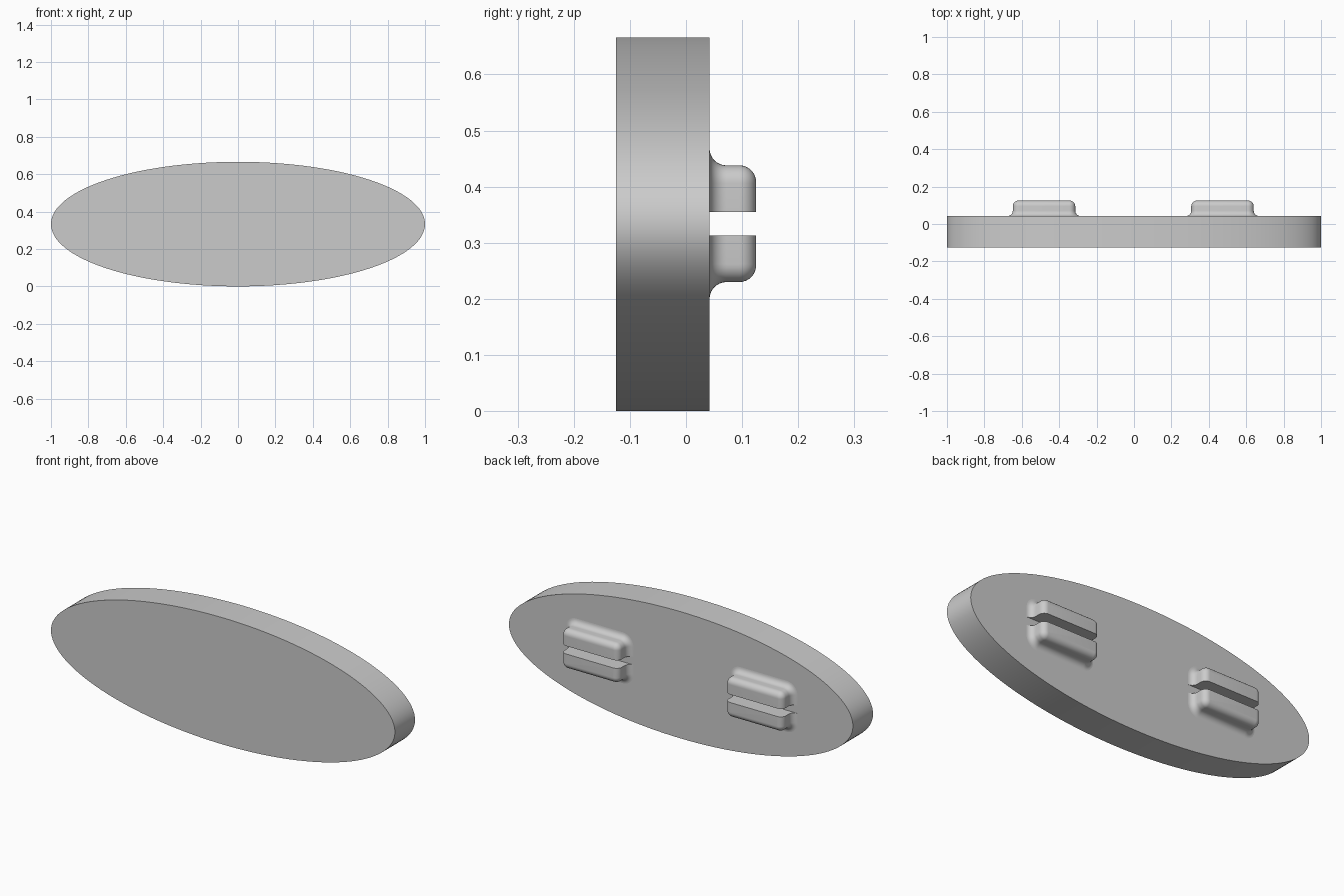
import bpy, bmesh
from math import sin, cos, pi, radians

cube = bpy.data.objects.get("Cube")
if cube:
    bpy.data.objects.remove(cube)

grey = bpy.data.materials.new("plain grey")
grey.use_nodes = True
COLOR = (0.6, 0.6, 0.6, 1)
grey.diffuse_color = COLOR
grey.node_tree.nodes["Principled BSDF"].inputs["Base Color"].default_value = COLOR

MID_Z = 0.333              # height of the plate's centre
FRONT, BACK = -0.125, 0.042


def loft(name, rings, location):
    """Skin a stack of closed rings, cap both ends and shade the result."""
    bm = bmesh.new()
    loops = [[bm.verts.new(p) for p in ring] for ring in rings]
    for a, b in zip(loops, loops[1:]):
        for i in range(len(a)):
            j = (i + 1) % len(a)
            bm.faces.new((a[i], a[j], b[j], b[i]))
    bm.faces.new(loops[0])
    bm.faces.new(loops[-1])
    bmesh.ops.recalc_face_normals(bm, faces=bm.faces)
    mesh = bpy.data.meshes.new(name)
    bm.to_mesh(mesh)
    bm.free()
    mesh.materials.append(grey)
    obj = bpy.data.objects.new(name, mesh)
    obj.location = location
    bpy.context.collection.objects.link(obj)
    bpy.ops.object.select_all(action="DESELECT")
    obj.select_set(True)
    bpy.context.view_layer.objects.active = obj
    bpy.ops.object.shade_smooth_by_angle(angle=radians(35))
    return obj


# Oval plate
STEPS = 128
oval = [(cos(2 * pi * i / STEPS), MID_Z * sin(2 * pi * i / STEPS)) for i in range(STEPS)]
loft("oval_plate", [[(x, y, z) for x, z in oval] for y in (FRONT, BACK)], (0, 0, MID_Z))

# Clip jaws: half of a rounded block, flared at the base and rounded at the tip
HALF_W, HALF_H, SLOT = 0.167, 0.104, 0.021
R, TIP, N = 0.03, 0.125, 8
quarter = [i * pi / 2 / N for i in range(N + 1)]
profile = [(R * (1 - sin(t)), BACK + R * (1 - cos(t))) for t in quarter]
profile += [(R * (cos(t) - 1), TIP - R + R * sin(t)) for t in quarter]


def jaw_ring(offset, y, side):
    w, h, r = HALF_W + offset, HALF_H + offset, R + 0.002 + offset
    arc = [(w - r + r * cos(t), h - r + r * sin(t)) for t in quarter]
    half = [(w, SLOT)] + arc
    outline = half + [(-x, z) for x, z in reversed(half)]
    return [(x, y, side * z) for x, z in outline]


for x_side, x in (("right", -0.481), ("left", 0.473)):
    for z_side, s in (("upper", 1), ("lower", -1)):
        loft(f"{x_side}_{z_side}_clip_jaw",
             [jaw_ring(d, y, s) for d, y in profile], (x, 0, MID_Z + 0.001))
